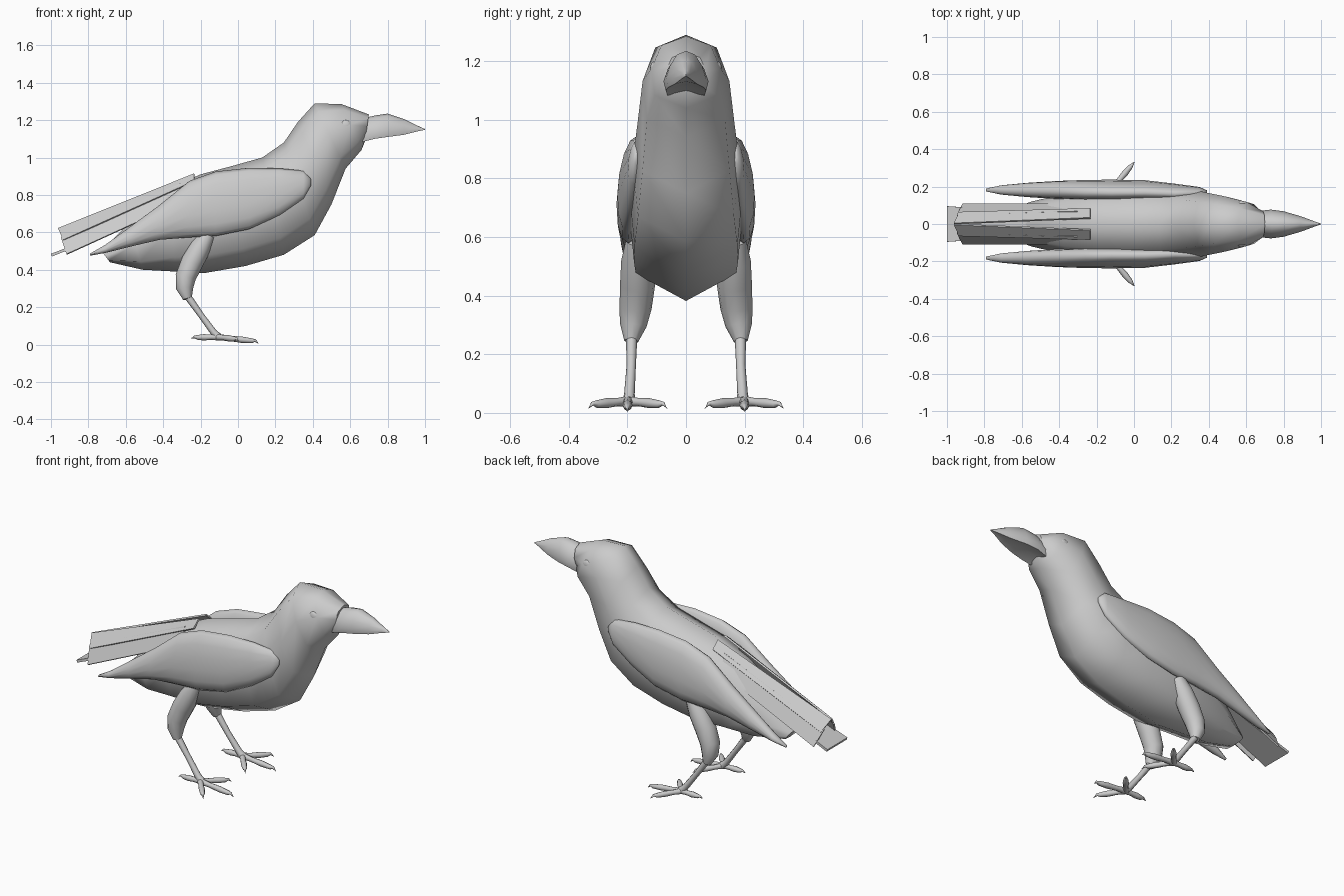
import bpy, bmesh
from math import sin, cos, pi, radians
from mathutils import Vector

if "Cube" in bpy.data.objects:
    bpy.data.objects.remove(bpy.data.objects["Cube"])


def make(name, verts, faces, mirror=False, smooth=60, thick=0):
    bm = bmesh.new()
    vs = [bm.verts.new(v) for v in verts]
    for f in faces:
        bm.faces.new([vs[i] for i in f])
    bmesh.ops.recalc_face_normals(bm, faces=bm.faces)
    me = bpy.data.meshes.new(name)
    bm.to_mesh(me)
    bm.free()
    ob = bpy.data.objects.new(name, me)
    bpy.context.collection.objects.link(ob)
    if smooth:
        me.shade_smooth()
        me.set_sharp_from_angle(angle=radians(smooth))
    if thick:
        ob.modifiers.new("Thickness", 'SOLIDIFY').thickness = thick
    if mirror:
        m = ob.modifiers.new("Mirror", 'MIRROR')
        m.use_axis = (False, True, False)
        m.use_mirror_merge = False
    return ob


def loft(name, rings, **kw):
    n = len(rings[0])
    faces = [(r * n + i, r * n + (i + 1) % n, (r + 1) * n + (i + 1) % n, (r + 1) * n + i)
             for r in range(len(rings) - 1) for i in range(n)]
    last = (len(rings) - 1) * n
    faces += [tuple(range(n)), tuple(range(last, last + n))]
    return make(name, [v for r in rings for v in r], faces, **kw)


def section_loft(name, stations, half):
    # each station: top x, top z, bottom x, bottom z, half width
    prof = half + [(-a, b) for a, b in half[-2:0:-1]]
    rings = []
    for tx, tz, bx, bz, w in stations:
        t, b = Vector((tx, 0, tz)), Vector((bx, 0, bz))
        rings.append([(t + b) / 2 + (t - b) / 2 * v + Vector((0, w * u, 0)) for u, v in prof])
    return loft(name, rings)


def tube(name, path, radii, n=8):
    pts = [Vector(p) for p in path]
    rings = []
    for i, p in enumerate(pts):
        d = (pts[min(i + 1, len(pts) - 1)] - pts[max(i - 1, 0)]).normalized()
        ref = Vector((0, 1, 0)) if abs(d.y) < 0.7 else Vector((0, 0, 1))
        u = d.cross(ref).normalized()
        v = d.cross(u)
        rings.append([p + radii[i] * (u * cos(a) + v * sin(a))
                      for a in (2 * pi * k / n for k in range(n))])
    return loft(name, rings, mirror=True)


# Body and head
section_loft("body", [
    (-.73, .50, -.685, .44, .06), (-.58, .65, -.51, .40, .12), (-.38, .83, -.33, .39, .165),
    (-.2, .91, -.18, .382, .19), (-.03, .955, .04, .42, .197), (.13, 1.0, .245, .48, .195),
    (.245, 1.08, .41, .585, .182), (.32, 1.19, .50, .75, .165), (.41, 1.29, .575, .94, .148),
    (.555, 1.285, .66, 1.04, .118), (.70, 1.23, .68, 1.09, .068)],
    [(0, 1), (.71, .75), (1, .1), (.9, -.65), (0, -1)])

# Beak
section_loft("beak", [
    (.69, 1.215, .665, 1.083, .07), (.735, 1.225, .73, 1.10, .077), (.80, 1.235, .80, 1.11, .068),
    (.89, 1.205, .89, 1.122, .042), (.96, 1.17, .96, 1.14, .016), (1.0, 1.152, 1.0, 1.148, .002)],
    [(0, 1), (.45, .8), (.8, .2), (1, -.5), (.9, -1), (0, -.8)])

# Eyes
for side in (-1, 1):
    bpy.ops.mesh.primitive_uv_sphere_add(segments=16, ring_count=10, radius=.03,
                                         location=(.575, side * .108, 1.17))
    eye = bpy.context.object
    eye.name = "eye"
    eye.scale.y = .5
    eye.data.shade_smooth()

# Folded wings: x, upper z, lower z, half thickness
wing = []
for x, zt, zb, h in [(.39, .885, .85, .008), (.35, .93, .78, .025), (.22, .942, .69, .042),
                     (.06, .945, .617, .05), (-.12, .925, .58, .053), (-.26, .875, .573, .052),
                     (-.42, .745, .56, .047), (-.57, .635, .525, .038), (-.71, .533, .49, .025),
                     (-.79, .487, .475, .008)]:
    zc = (zt + zb) / 2
    wing.append([(x, .182 - .09 * (zt - zb) / 2 * cos(a) + h * sin(a) - (.01 if x > .2 else 0),
                  zc + (zt - zb) / 2 * cos(a)) for a in (2 * pi * k / 14 for k in range(14))])
loft("wing", wing, mirror=True, smooth=80)

# Tail feathers
quad = [(0, 1, 2, 3)]
make("tail_under_feather", [(-1.0, -.095, .485), (-1.0, .095, .485), (-.45, .06, .70),
                            (-.45, -.06, .70)], quad, smooth=0, thick=.015)
make("tail_upper_feather", [(-.963, -.005, .623), (-.935, -.065, .56), (-.235, -.085, .875),
                            (-.235, -.035, .915)], quad, mirror=True, smooth=0, thick=.01)
make("tail_side_feather", [(-.945, -.04, .57), (-.915, -.1, .48), (-.30, -.1, .76),
                           (-.30, -.06, .86)], quad, mirror=True, smooth=0, thick=.01)

# Legs
tube("thigh", [(-.16, .165, .59), (-.20, .165, .52), (-.245, .165, .44), (-.28, .172, .36),
               (-.285, .18, .30), (-.27, .187, .245)], [.04, .056, .06, .055, .046, .024], 12)
tube("shank", [(-.285, .185, .28), (-.2, .187, .16), (-.13, .193, .065), (-.105, .195, .04)],
     [.02, .016, .018, .022])

# Toes with curved claws
hub = Vector((-.11, .198, .04))
for label, end, drop in [("front", (.075, .2, .02), .012), ("outer", (-.02, .305, .03), .012),
                         ("inner", (-.02, .092, .03), .012), ("back", (-.215, .2, .038), .005)]:
    e = Vector(end)
    d = e - hub
    tip = d.normalized()
    tube(label + "_toe", [hub, hub + d * .35, hub + d * .7, e,
                          e + tip * .018 + Vector((0, 0, .003)), e + tip * .036 - Vector((0, 0, drop))],
         [.018, .014, .017, .013, .007, .001])
